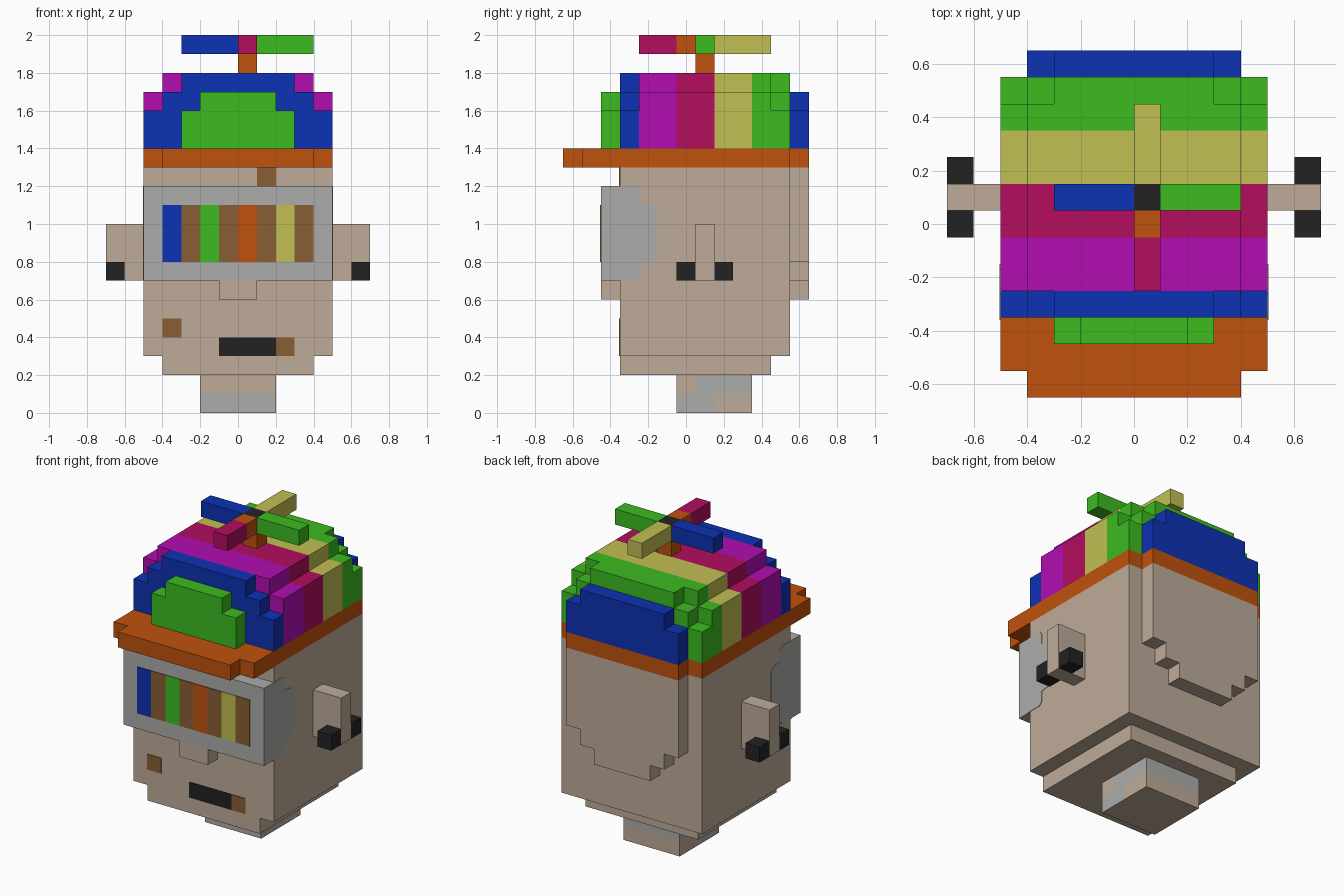
import bpy, bmesh

cube = bpy.data.objects.get("Cube")
if cube:
    bpy.data.objects.remove(cube, do_unlink=True)


# ---- colours (sRGB 0-255, stored as linear) ----
def linear(c):
    c /= 255
    return c / 12.92 if c <= 0.04045 else ((c + 0.055) / 1.055) ** 2.4


def material(name, rgb):
    m = bpy.data.materials.new(name)
    m.use_nodes = True
    col = tuple(linear(c) for c in rgb) + (1.0,)
    m.diffuse_color = col
    m.node_tree.nodes["Principled BSDF"].inputs["Base Color"].default_value = col
    return m


MATS = {n: material(n, rgb) for n, rgb in {
    "skin": (190, 171, 153), "grey": (172, 172, 170), "black": (34, 34, 34),
    "brown": (138, 95, 52), "blue": (13, 50, 180), "green": (60, 187, 32),
    "orange": (192, 82, 14), "yellow": (193, 191, 82),
    "crimson": (178, 13, 95), "magenta": (178, 13, 178)}.items()}


# ---- builders ----
def prism(name, pts, axis, lo, hi, colour):
    """Extrude a 2D outline along an axis: x uses (y, z), y uses (x, z), z uses (x, y)."""
    bm = bmesh.new()
    place = {"x": lambda a, b: (lo, a, b), "y": lambda a, b: (a, lo, b),
             "z": lambda a, b: (a, b, lo)}[axis]
    face = bm.faces.new([bm.verts.new(place(a, b)) for a, b in pts])
    new = bmesh.ops.extrude_face_region(bm, geom=[face])["geom"]
    shift = [hi - lo if axis == k else 0 for k in "xyz"]
    bmesh.ops.translate(bm, vec=shift,
                        verts=[v for v in new if isinstance(v, bmesh.types.BMVert)])
    bmesh.ops.recalc_face_normals(bm, faces=bm.faces)
    mesh = bpy.data.meshes.new(name)
    bm.to_mesh(mesh)
    bm.free()
    mesh.materials.append(MATS[colour])
    ob = bpy.data.objects.new(name, mesh)
    bpy.context.collection.objects.link(ob)
    return ob


def box(name, x, y, z, colour):
    pts = [(x[0], y[0]), (x[1], y[0]), (x[1], y[1]), (x[0], y[1])]
    return prism(name, pts, "z", z[0], z[1], colour)


def stepped(name, steps, y0, y1, colour):
    """Left-right symmetric stepped slab from (half width, z bottom, z top) tiers."""
    right = [p for w, z0, z1 in steps for p in ((w, z0), (w, z1))]
    return prism(name, right + [(-a, b) for a, b in reversed(right)], "y", y0, y1, colour)


def face_plate(name, x0, x1, z0, z1, colour, y=-0.35):
    return box(name, (x0, x1), (y - 0.004, y + 0.002), (z0, z1), colour)


# ---- head ----
box("head", (-.5, .5), (-.35, .55), (.3, 1.3), "skin")
box("chin", (-.4, .4), (-.35, .45), (.2, .3), "skin")
stepped("back_of_head", [(.2, .6, .7), (.3, .7, .8), (.4, .8, 1.3)], .55, .65, "skin")
box("nose", (-.1, .1), (-.45, -.35), (.6, .7), "skin")

# ---- neck with a slanted collar, low in front and high behind ----
for name, y, z, colour in (
        ("collar_front", (-.05, .15), (0, .1), "grey"),
        ("neck_back", (.15, .35), (0, .1), "skin"),
        ("neck_front", (-.05, .05), (.1, .2), "skin"),
        ("collar_back", (.05, .35), (.1, .2), "grey")):
    ob = box(name, (-.2, .2), y, z, colour)
    if name == "collar_front":  # underside is skin
        ob.data.materials.append(MATS["skin"])
        for p in ob.data.polygons:
            p.material_index = int(p.normal.z < -0.5)

# ---- ears with studs, and visor sides ----
cheek = [(-.36, .7), (-.26, .7), (-.24, .72), (-.24, .79), (-.17, .8), (-.15, .82),
         (-.15, 1.08), (-.17, 1.1), (-.24, 1.11), (-.24, 1.18), (-.26, 1.2), (-.36, 1.2)]
for side, s in (("left", 1), ("right", -1)):
    def span(a, b):
        return tuple(sorted((s * a, s * b)))
    box(side + "_ear", span(.5, .7), (.05, .15), (.7, 1.0), "skin")
    box(side + "_front_stud", span(.6, .7), (-.05, .05), (.7, .8), "black")
    box(side + "_back_stud", span(.6, .7), (.15, .25), (.7, .8), "black")
    prism(side + "_visor_side", cheek, "x", *span(.498, .503), "grey")

# ---- visor and its striped lens ----
box("visor", (-.5, .5), (-.45, -.35), (.7, 1.2), "grey")
for i, colour in enumerate(("blue", "brown", "green", "brown",
                            "orange", "brown", "yellow", "brown")):
    x = -.4 + .1 * i
    face_plate(f"lens_stripe_{i + 1}", x, x + .1, .8, 1.1, colour, y=-.45)

# ---- painted face details ----
face_plate("mouth", -.1, .2, .3, .4, "black")
face_plate("mouth_corner", .2, .3, .3, .4, "brown")
face_plate("cheek_spot", -.4, -.3, .4, .5, "brown")
face_plate("forehead_spot", .1, .2, 1.2, 1.3, "brown")

# ---- cap band and brim, one stepped outline ----
half = [(.4, -.65), (.4, -.55), (.5, -.55), (.5, .55), (.4, .55), (.4, .65)]
prism("cap_brim", half + [(-x, y) for x, y in reversed(half)], "z", 1.3, 1.4, "orange")

# ---- striped cap crown ----
full = [(.5, 1.4, 1.7), (.4, 1.7, 1.8)]
end = [(.5, 1.4, 1.6), (.4, 1.6, 1.7), (.3, 1.7, 1.8)]
for name, y0, y1, steps, colour in (
        ("front_panel", -.45, -.35, [(.3, 1.4, 1.6), (.2, 1.6, 1.7)], "green"),
        ("front_stripe", -.35, -.25, end, "blue"),
        ("second_stripe", -.25, -.05, full, "magenta"),
        ("middle_stripe", -.05, .15, full, "crimson"),
        ("fourth_stripe", .15, .35, full, "yellow"),
        ("fifth_stripe", .35, .45, full, "green"),
        ("rear_stripe", .45, .55, end, "green"),
        ("back_panel", .55, .65, [(.4, 1.4, 1.6), (.3, 1.6, 1.7)], "blue")):
    stepped("cap_" + name, steps, y0, y1, colour)

# ---- propeller ----
box("propeller_stem", (0, .1), (.05, .15), (1.8, 1.9), "orange")
for name, x, y, colour in (
        ("hub", (0, .1), (.05, .15), "black"),
        ("right_blade", (-.3, 0), (.05, .15), "blue"),
        ("left_blade", (.1, .4), (.05, .15), "green"),
        ("back_blade", (0, .1), (.15, .45), "yellow"),
        ("front_blade_root", (0, .1), (-.05, .05), "orange"),
        ("front_blade", (0, .1), (-.25, -.05), "crimson")):
    box("propeller_" + name, x, y, (1.9, 2.0), colour)
